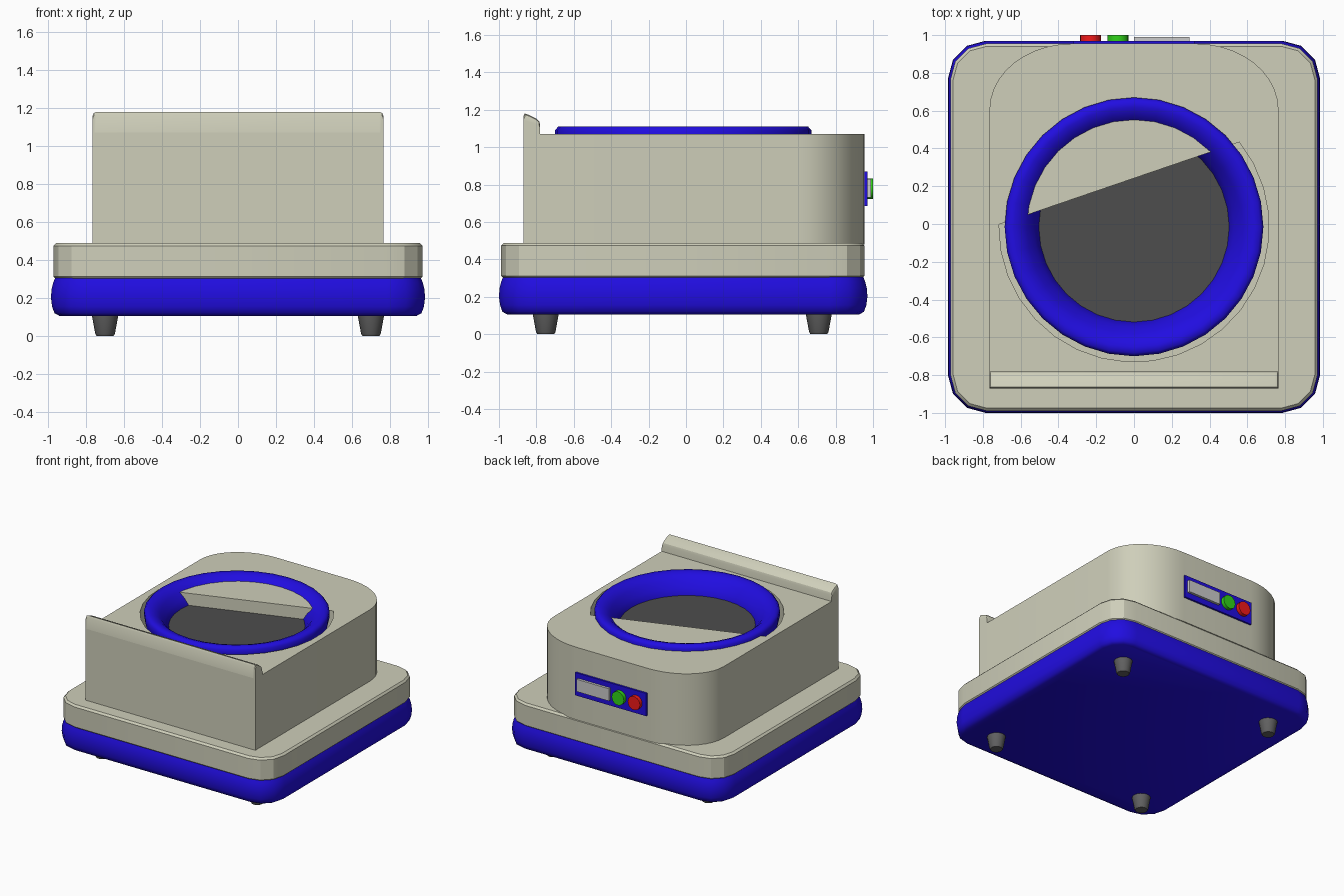
import bpy, bmesh
from math import sin, cos, pi, radians

if "Cube" in bpy.data.objects:
    bpy.data.objects.remove(bpy.data.objects["Cube"])


def material(name, rgb):
    m = bpy.data.materials.new(name)
    m.diffuse_color = (*rgb, 1)
    m.use_nodes = True
    m.node_tree.nodes["Principled BSDF"].inputs["Base Color"].default_value = m.diffuse_color
    return m


CREAM = material("cream", (0.62, 0.62, 0.49))
BLUE = material("blue", (0.015, 0.004, 0.75))
DARK = material("dark_grey", (0.075, 0.075, 0.075))
FOOT = material("foot_grey", (0.12, 0.12, 0.12))
RED = material("red", (0.9, 0.01, 0.01))
GREEN = material("green", (0.03, 0.65, 0.01))


def shade(ob, angle):
    bpy.ops.object.select_all(action='DESELECT')
    ob.select_set(True)
    bpy.context.view_layer.objects.active = ob
    bpy.ops.object.shade_smooth_by_angle(angle=radians(angle))


def loft(name, loops, mat=None, closed=False, angle=30):
    """Skin a stack of equal-length loops, capped or joined end to end."""
    bm = bmesh.new()
    rows = [[bm.verts.new(p) for p in lp] for lp in loops]
    n = len(rows[0])
    pairs = list(zip(rows, rows[1:])) + ([(rows[-1], rows[0])] if closed else [])
    for a, b in pairs:
        for i in range(n):
            j = (i + 1) % n
            bm.faces.new((a[i], a[j], b[j], b[i]))
    if not closed:
        bm.faces.new(rows[0][::-1])
        bm.faces.new(rows[-1])
    bmesh.ops.recalc_face_normals(bm, faces=bm.faces)
    me = bpy.data.meshes.new(name)
    bm.to_mesh(me)
    bm.free()
    ob = bpy.data.objects.new(name, me)
    bpy.context.collection.objects.link(ob)
    if mat:
        me.materials.append(mat)
    shade(ob, angle)
    return ob


def rounded(hx, hy, cy, r, z, seg=3):
    pts = []
    for k, (sx, sy) in enumerate(((1, 1), (-1, 1), (-1, -1), (1, -1))):
        for i in range(seg + 1):
            a = (k + i / seg) * pi / 2
            pts.append((sx * (hx - r) + r * cos(a), cy + sy * (hy - r) + r * sin(a), z))
    return pts


def circle(x, y, r, z, n=32):
    return [(x + r * cos(2 * pi * i / n), y + r * sin(2 * pi * i / n), z) for i in range(n)]


def back_disc(x, z, r, y, n=20):
    return [(x + r * cos(2 * pi * i / n), y, z + r * sin(2 * pi * i / n)) for i in range(n)]


def back_box(name, x0, x1, z0, z1, y0, y1, mat=None):
    return loft(name, [[(x0, y, z0), (x1, y, z0), (x1, y, z1), (x0, y, z1)] for y in (y0, y1)], mat)


# Bulging blue base
loft("lower_base", [rounded(0.985 - d, 0.985 - d, -0.015, 0.20 - d, z) for d, z in
     ((0.045, 0.105), (0.018, 0.12), (0.006, 0.155), (0, 0.2), (0.003, 0.245), (0.012, 0.28), (0.022, 0.305))],
     BLUE, angle=50)

# Cream plinth with small bevels
loft("upper_base", [rounded(0.972 - d, 0.972 - d, -0.017, 0.19 - d, z) for d, z in
     ((0.015, 0.298), (0, 0.312), (0, 0.473), (0.015, 0.488))], CREAM, angle=25)

# Tapered feet
for sx, side in ((-1, "left"), (1, "right")):
    for y, end in ((-0.75, "front"), (0.71, "back")):
        loft(f"{end}_{side}_foot", [circle(sx * 0.70, y, r, z, 16) for r, z in
             ((0.045, 0), (0.052, 0.012), (0.07, 0.11))], FOOT)

# Body with large elliptical back corners
arc = [(0.325 + 0.44 * cos(i * pi / 20), 0.605 + 0.35 * sin(i * pi / 20)) for i in range(11)]
plan = [(-0.765, -0.87), (0.765, -0.87)] + arc + [(-x, y) for x, y in reversed(arc)]
body = loft("body", [[(x, y, z) for x, y in plan] for z in (0.48, 1.07)], CREAM)

# Segment-shaped opening under the funnel
CY = -0.015
hole = []
for i in range(21):
    a = radians(179 + i * (398.8 - 179) / 20)
    hole.append((0.715 * cos(a), CY + 0.715 * sin(a)))
cutter = loft("opening_cutter", [[(x, y, z) for x, y in hole] for z in (0.85, 1.3)], CREAM)
cutter.hide_render = True
mod = body.modifiers.new("opening", 'BOOLEAN')
mod.operation, mod.object, mod.solver = 'DIFFERENCE', cutter, 'EXACT'
bpy.context.view_layer.objects.active = body
bpy.ops.object.modifier_apply(modifier=mod.name)
bpy.data.objects.remove(cutter)
shade(body, 30)

# Raised front lip, rounded at its ends
lip = [(-0.87, 1.0), (-0.87, 1.165), (-0.862, 1.18), (-0.835, 1.17), (-0.80, 1.152),
       (-0.785, 1.138), (-0.78, 1.12), (-0.78, 1.0)]
loft("front_lip", [[(x, y, z - d if z > 1.05 else z) for y, z in lip]
     for x, d in ((-0.765, 0.02), (-0.759, 0.006), (-0.745, 0), (0.745, 0), (0.759, 0.006), (0.765, 0.02))], CREAM)

# Blue funnel ring and dark disc in its bottom
loft("funnel_ring", [circle(0, CY, r, z) for r, z in
     ((0.665, 0.96), (0.685, 1.05), (0.685, 1.09), (0.668, 1.11), (0.635, 1.11),
      (0.60, 1.097), (0.567, 1.07), (0.53, 1.02), (0.503, 0.97), (0.503, 0.95))],
     BLUE, closed=True, angle=50)
loft("turntable_disc", [circle(0, CY, 0.51, z) for z in (0.93, 0.972)], DARK)

# Control panel on the back
back_box("control_panel", -0.32, 0.32, 0.685, 0.87, 0.93, 0.97, BLUE)
back_box("display", 0.0, 0.295, 0.73, 0.83, 0.96, 0.99)
for name, x, mat in (("red_button", -0.23, RED), ("green_button", -0.085, GREEN)):
    loft(name, [back_disc(x, 0.778, 0.055, y) for y in (0.96, 1.0)], mat)
